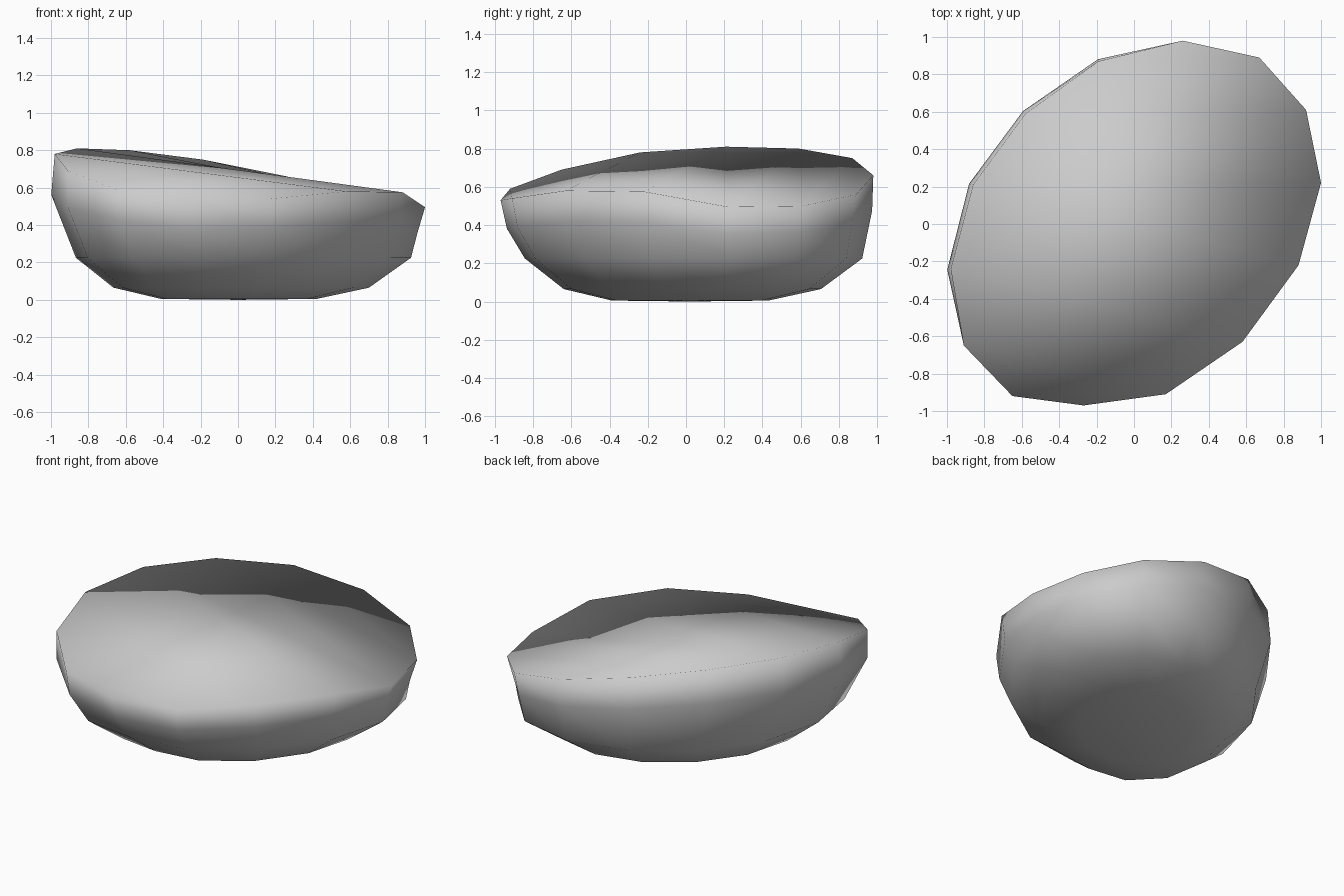
import bpy
import bmesh

cube = bpy.data.objects.get("Cube")
if cube:
    bpy.data.objects.remove(cube, do_unlink=True)

# Uneven upper rim, counter-clockwise from the back
RIM = [(.26, .98, .66), (-.19, .87, .75), (-.58, .59, .80), (-.86, .21, .81),
       (-.98, -.24, .78), (-.91, -.65, .69), (-.65, -.92, .59), (-.27, -.97, .53),
       (.17, -.91, .54), (.58, -.63, .58), (.88, -.22, .575), (1, .22, .495),
       (.92, .61, .5), (.67, .89, .56)]
N = len(RIM)


def ring(scale, dx, dy, z):
    return [(x * scale + dx, y * scale + dy, z) for x, y, _ in RIM]


# Belly ring swells outward under the tall side of the rim
belly = []
for x, y, z in RIM:
    s = .96 + (z - .5) * .21
    belly.append((x * s, y * s, z * .72))

levels = [RIM, belly, ring(.905, .02, .035, .225),
          ring(.69, .01, .03, .065), ring(.42, 0, .02, .005)]

bm = bmesh.new()
rings = [[bm.verts.new(p) for p in level] for level in levels]

# Sides
for top, low in zip(rings, rings[1:]):
    for i in range(N):
        j = (i + 1) % N
        bm.faces.new((top[i], low[i], low[j], top[j]))

# Underside
base = bm.verts.new((0, .02, 0))
for i in range(N):
    bm.faces.new((rings[-1][i], base, rings[-1][(i + 1) % N]))

# Sloping top, folded in strips across the short axis
rim = rings[0]
for i in range(N // 2 - 1):
    a, b, c, d = rim[i], rim[i + 1], rim[N - 2 - i], rim[N - 1 - i]
    bm.faces.new((a, b, d))
    bm.faces.new((b, c, d))

bmesh.ops.recalc_face_normals(bm, faces=bm.faces)
for f in bm.faces:
    f.smooth = True

mesh = bpy.data.meshes.new("boulder")
bm.to_mesh(mesh)
bm.free()
boulder = bpy.data.objects.new("boulder", mesh)
bpy.context.collection.objects.link(boulder)

# Stone colour
stone = bpy.data.materials.new("stone_grey")
stone.use_nodes = True
colour = (.6, .6, .6, 1)
stone.diffuse_color = colour
stone.node_tree.nodes["Principled BSDF"].inputs["Base Color"].default_value = colour
mesh.materials.append(stone)
